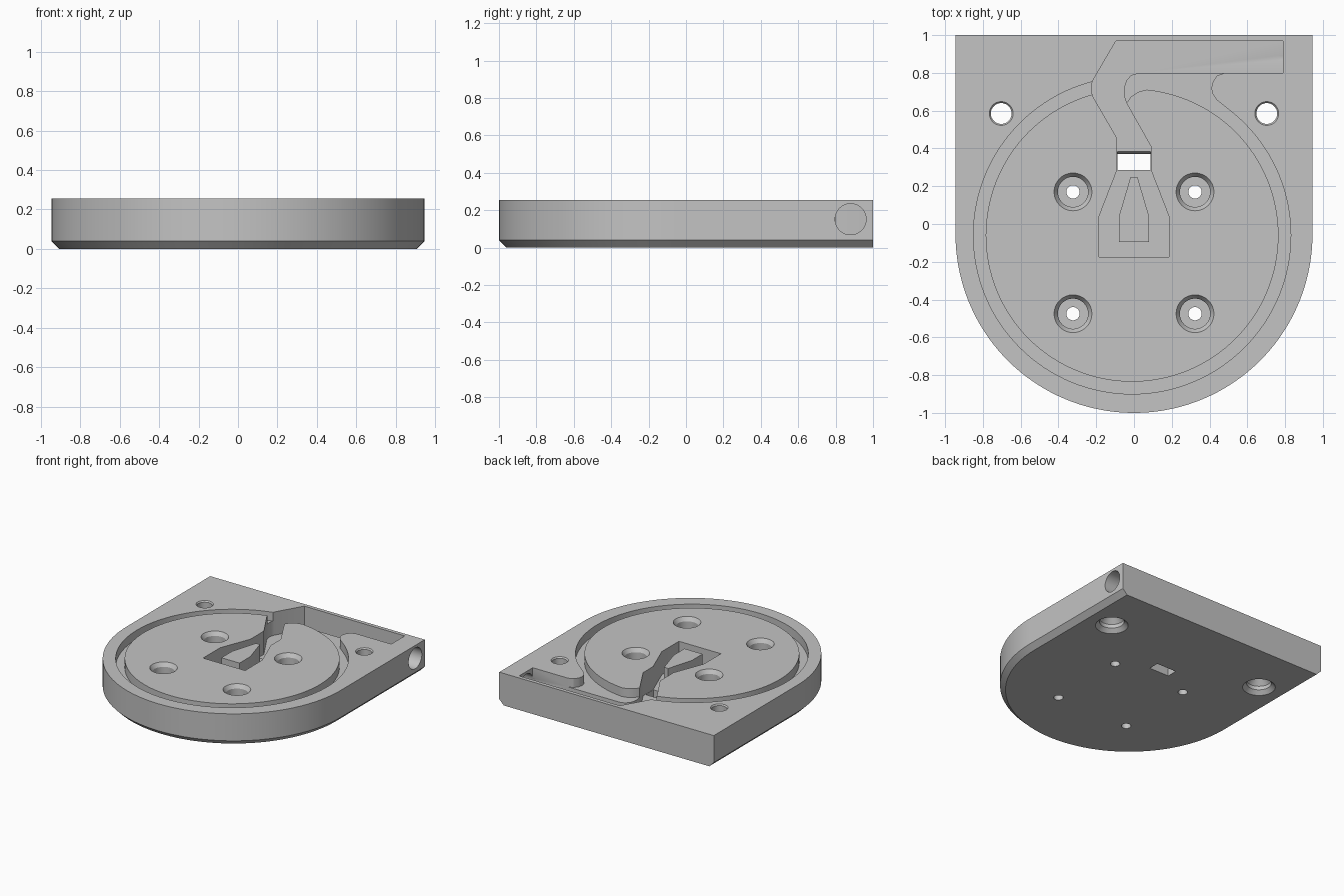
import bpy, bmesh, math

if "Cube" in bpy.data.objects:
    bpy.data.objects.remove(bpy.data.objects["Cube"])

TOP, CHAMFER, FLOOR, GROOVE = 0.255, 0.04, 0.07, 0.185
RING_X, RING_Y = -0.01, -0.06

grey = bpy.data.materials.new("plain grey")
grey.diffuse_color = (0.55, 0.55, 0.55, 1)
grey.use_nodes = True
grey.node_tree.nodes["Principled BSDF"].inputs["Base Color"].default_value = grey.diffuse_color


def loft(name, rings, closed=False):
    """Skin a stack of equal-length point rings, capped or joined end to end."""
    bm = bmesh.new()
    vs = [[bm.verts.new(p) for p in ring] for ring in rings]
    n = len(vs[0])
    for k in range(len(vs) if closed else len(vs) - 1):
        a, b = vs[k], vs[(k + 1) % len(vs)]
        for i in range(n):
            j = (i + 1) % n
            bm.faces.new((a[i], a[j], b[j], b[i]))
    if not closed:
        bm.faces.new(vs[0])
        bm.faces.new(vs[-1])
    bmesh.ops.recalc_face_normals(bm, faces=bm.faces)
    me = bpy.data.meshes.new(name)
    bm.to_mesh(me)
    bm.free()
    me.materials.append(grey)
    ob = bpy.data.objects.new(name, me)
    bpy.context.collection.objects.link(ob)
    return ob


def prism(name, pts, z0, z1):
    return loft(name, [[(x, y, z) for x, y in pts] for z in (z0, z1)])


def circle(x, y, z, r, n=48):
    return [(x + r * math.cos(2 * math.pi * i / n),
             y + r * math.sin(2 * math.pi * i / n), z) for i in range(n)]


def lathe(name, x, y, profile, closed=False, n=48):
    return loft(name, [circle(x, y, z, r, n) for r, z in profile], closed)


def cut(target, cutter):
    mod = target.modifiers.new("cut", 'BOOLEAN')
    mod.operation, mod.solver, mod.object = 'DIFFERENCE', 'EXACT', cutter
    bpy.context.view_layer.objects.active = target
    bpy.ops.object.modifier_apply(modifier=mod.name)
    bpy.data.objects.remove(cutter)


def outline(r):
    """Square back with a half-round front."""
    arc = [(r * math.cos(a), -0.055 + r * math.sin(a))
           for a in (math.pi * (1 + i / 72) for i in range(73))]
    return [(r, 1.0), (-r, 1.0)] + arc


# base plate, chamfered underneath except at the back
base = loft("base_plate", [[(x, y, z) for x, y in outline(r)]
                           for r, z in ((0.905, 0), (0.945, CHAMFER), (0.945, TOP))])

# ring groove
cut(base, lathe("ring_cutter", RING_X, RING_Y,
                [(0.84, 0.3), (0.84, GROOVE), (0.775, GROOVE), (0.775, 0.3)], True, 128))

# shallow opening that joins the groove to the channel
inner = [(RING_X + 0.8 * math.sin(a), RING_Y + 0.8 * math.cos(a))
         for a in (0.14 + 0.06 * i for i in range(9))]
opening = [(-0.1, 0.72), (-0.06, 0.62), (-0.04, 0.64), (-0.015, 0.675), (0.025, 0.7),
           (0.07, 0.712)] + inner + [
           (0.49, 0.615), (0.44, 0.655), (0.415, 0.69), (0.41, 0.72), (0.418, 0.755),
           (0.44, 0.785), (0.48, 0.8), (0.48, 0.82), (0, 0.82), (-0.08, 0.78)]
cut(base, prism("opening_cutter", opening, GROOVE, 0.3))

# deep cable channel and connector pocket
channel = [(0.79, 0.97), (-0.095, 0.97), (-0.215, 0.765), (-0.226, 0.735), (-0.226, 0.705),
           (-0.215, 0.67), (-0.09, 0.455), (-0.09, 0.285), (-0.185, 0.04),
           (-0.185, -0.175), (0.185, -0.175), (0.185, 0.04), (0.09, 0.285), (0.09, 0.41),
           (-0.04, 0.64), (-0.053, 0.68), (-0.053, 0.72), (-0.04, 0.76),
           (-0.015, 0.788), (0.025, 0.8), (0.79, 0.8)]
cut(base, prism("channel_cutter", channel, FLOOR, 0.3))

# slot through the floor, sloped at its back edge
slot = [(0.285, -0.05), (0.37, -0.05), (0.37, 0.03), (0.39, 0.09), (0.285, 0.09)]
cut(base, loft("slot_cutter", [[(x, y, z) for y, z in slot] for x in (-0.088, 0.088)]))

# cable exit on the right side
cut(base, loft("cable_cutter", [[(x, y, z + 0.152) for y, z, _ in circle(0.88, 0, 0, 0.083)]
                                for x in (0.77, 0.97)]))

for s in (-1, 1):
    # recessed screw holes
    for y in (0.17, -0.475):
        cut(base, lathe("screw_cutter", s * 0.323, y,
                        [(0.1, 0.28), (0.1, TOP), (0.08, 0.225), (0.08, 0.17),
                         (0.035, 0.17), (0.035, -0.05)]))
    # mounting holes, countersunk from below
    cut(base, lathe("mount_cutter", s * 0.703, 0.585,
                    [(0.063, 0.28), (0.063, TOP), (0.055, 0.245), (0.055, 0.1),
                     (0.09, 0.06), (0.09, 0.03), (0.12, 0), (0.12, -0.05)]))

# island in the connector pocket
island = prism("pocket_island", [(-0.08, -0.095), (0.08, -0.095), (0.08, 0.04),
                                 (0.018, 0.25), (-0.018, 0.25), (-0.08, 0.04)], FLOOR, TOP)

for ob in (base, island):
    bpy.ops.object.select_all(action='DESELECT')
    ob.select_set(True)
    bpy.context.view_layer.objects.active = ob
    bpy.ops.object.shade_smooth_by_angle(angle=math.radians(30))
